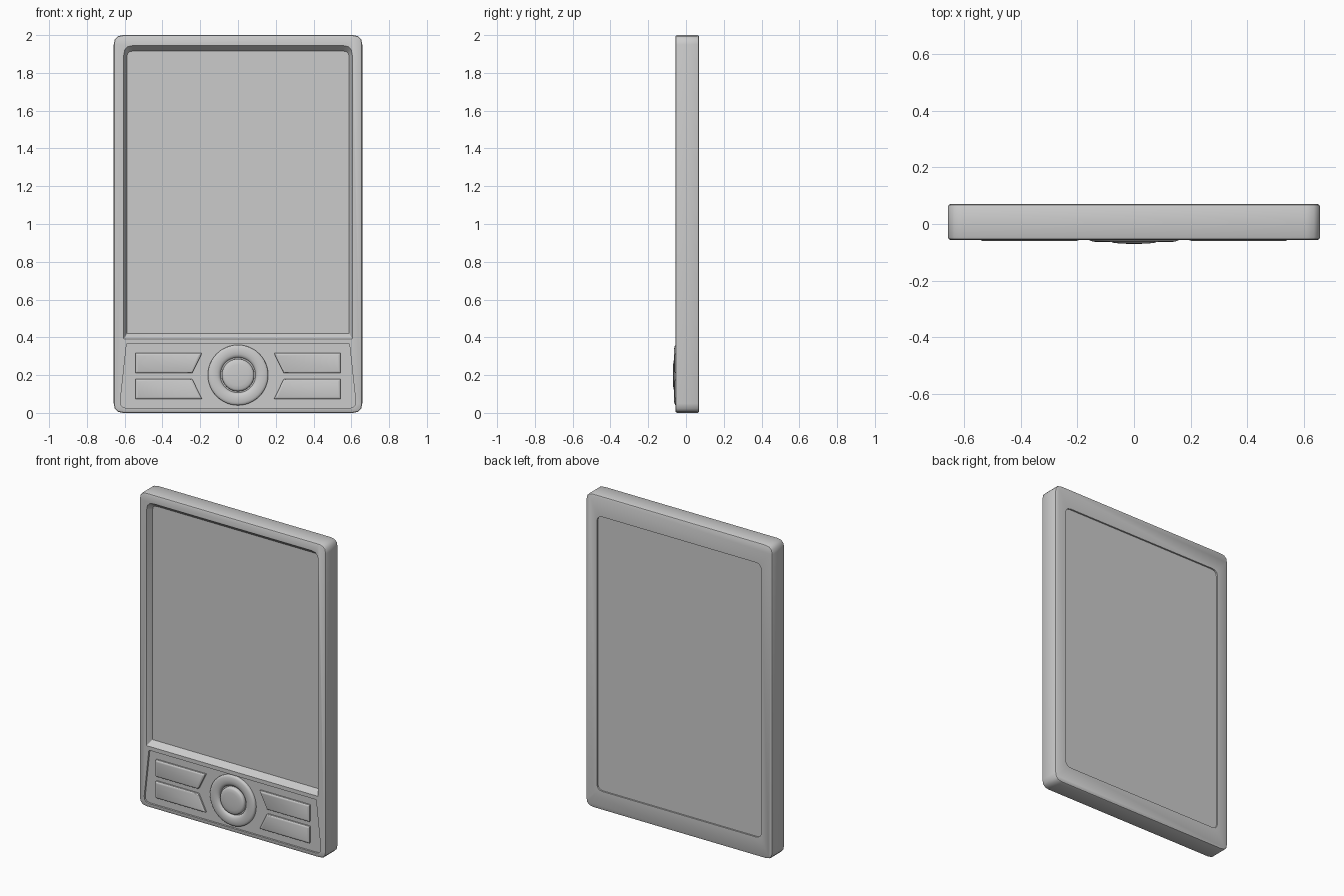
import bpy, bmesh
from math import cos, sin, pi, radians
from mathutils import Vector

if "Cube" in bpy.data.objects:
    bpy.data.objects.remove(bpy.data.objects["Cube"])

FRONT, BACK, PANEL = -0.056, 0.07, -0.044


def inset(pts, d):
    """Offset a counter-clockwise (x, z) polygon inward by d."""
    pts = [Vector(p) for p in pts]
    out = []
    for i, p in enumerate(pts):
        e0 = (p - pts[i - 1]).normalized()
        e1 = (pts[(i + 1) % len(pts)] - p).normalized()
        n0, n1 = Vector((-e0.y, e0.x)), Vector((-e1.y, e1.x))
        out.append(p + (n0 + n1) * d / (1 + n0.dot(n1)))
    return out


def rounded(pts, radii, seg=3):
    """Round each corner; radii is the distance trimmed from each side."""
    pts = [Vector(p) for p in pts]
    out = []
    for i, p in enumerate(pts):
        r = radii[i]
        a = p + (pts[i - 1] - p).normalized() * r
        b = p + (pts[(i + 1) % len(pts)] - p).normalized() * r
        for k in range(seg + 1):
            t = k / seg
            out.append(a * (1 - t) ** 2 + p * 2 * t * (1 - t) + b * t * t)
    return out


def rect(x, z0, z1):
    return [(-x, z0), (x, z0), (x, z1), (-x, z1)]


def circle(r, cz=0.2, n=48):
    return [(r * cos(2 * pi * i / n), cz + r * sin(2 * pi * i / n)) for i in range(n)]


def loft(name, rings, cap_start=True, cap_end=True):
    """Skin a stack of (outline, y) rings into one object."""
    bm = bmesh.new()
    loops = [[bm.verts.new((p[0], y, p[1])) for p in o] for o, y in rings]
    for a, b in zip(loops, loops[1:]):
        n = len(a)
        for i in range(n):
            bm.faces.new((a[i], a[(i + 1) % n], b[(i + 1) % n], b[i]))
    if cap_start:
        bm.faces.new(loops[0])
    if cap_end:
        bm.faces.new(loops[-1])
    bmesh.ops.recalc_face_normals(bm, faces=bm.faces[:])
    # open shells must also face outward, towards the front
    if not cap_start and sum(f.normal.y * f.calc_area() for f in bm.faces) > 0:
        bmesh.ops.reverse_faces(bm, faces=bm.faces[:])
    me = bpy.data.meshes.new(name)
    bm.to_mesh(me)
    bm.free()
    ob = bpy.data.objects.new(name, me)
    bpy.context.collection.objects.link(ob)
    return ob


def activate(ob):
    bpy.ops.object.select_all(action='DESELECT')
    ob.select_set(True)
    bpy.context.view_layer.objects.active = ob


def smooth(ob, angle=32):
    activate(ob)
    bpy.ops.object.shade_smooth_by_angle(angle=radians(angle))


def cut(ob, cutter):
    m = ob.modifiers.new("cut", 'BOOLEAN')
    m.operation, m.solver, m.object = 'DIFFERENCE', 'EXACT', cutter
    activate(ob)
    bpy.ops.object.modifier_apply(modifier=m.name)
    bpy.data.objects.remove(cutter, do_unlink=True)


# Body slab with softened front and back edges
outline = rect(0.658, 0, 2)
body_rings = []
for d, y in ((0.009, FRONT), (0.003, FRONT + 0.003), (0, FRONT + 0.009),
             (0, BACK - 0.009), (0.003, BACK - 0.003), (0.009, BACK)):
    body_rings.append((rounded(inset(outline, d), [0.05 - d] * 4), y))
body = loft("body", body_rings)

# Screen recess with sloping walls, square lower corners
wide = rounded(rect(0.605, 0.39, 1.945), [0.004, 0.004, 0.05, 0.05])
narrow = rounded(rect(0.588, 0.42, 1.915), [0.004, 0.004, 0.03, 0.03])
cut(body, loft("screen_cutter", [(wide, FRONT - 0.05), (wide, FRONT), (narrow, FRONT + 0.035)]))

# Shallow tapered control panel recess
panel = rounded([(-0.627, 0.025), (0.627, 0.025), (0.59, 0.365), (-0.59, 0.365)],
                [0.04, 0.04, 0.004, 0.004])
cut(body, loft("panel_cutter", [(panel, FRONT - 0.05), (panel, PANEL)]))

# Shallow back cover recess
cover = rounded(rect(0.58, 0.12, 1.87), [0.04] * 4)
cut(body, loft("back_cutter", [(cover, BACK - 0.01), (cover, BACK + 0.05)]))
smooth(body)

# Four slanted buttons, two per side
left_top = [(-0.543, 0.21), (-0.243, 0.21), (-0.19, 0.317), (-0.543, 0.317)]
left_low = [(-0.543, 0.073), (-0.19, 0.073), (-0.243, 0.18), (-0.543, 0.18)]
for level, shape in (("upper", left_top), ("lower", left_low)):
    for side in ("left", "right"):
        pts = shape if side == "left" else [(-x, z) for x, z in reversed(shape)]
        rings = [(rounded(inset(pts, d), [0.004] * 4), y)
                 for d, y in ((0, PANEL), (0, -0.054), (0.003, -0.058), (0.01, -0.0605))]
        smooth(loft(f"{level}_{side}_button", rings, cap_start=False))

# Navigation ring with rounded cross-section
ring = [(0.16, PANEL), (0.159, -0.055), (0.155, -0.059), (0.146, -0.062), (0.128, -0.064),
        (0.11, -0.062), (0.1, -0.058), (0.094, -0.052), (0.093, PANEL)]
smooth(loft("navigation_ring", [(circle(r), y) for r, y in ring],
            cap_start=False, cap_end=False), 45)

# Domed centre button
dome = [(0.086, PANEL), (0.085, -0.057), (0.082, -0.062), (0.074, -0.066),
        (0.055, -0.0685), (0.025, -0.07)]
smooth(loft("centre_button", [(circle(r), y) for r, y in dome], cap_start=False), 45)
